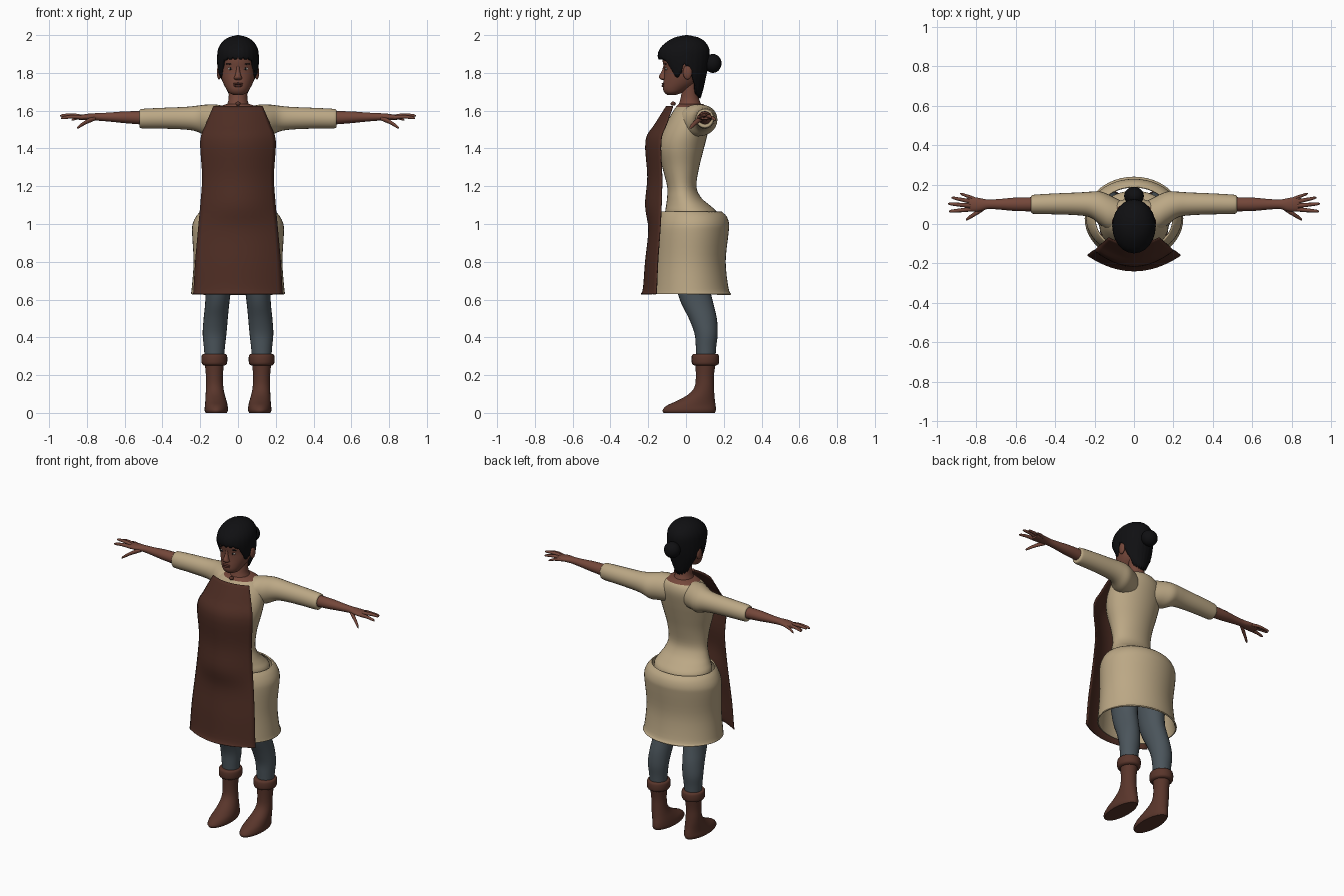
import bpy, bmesh, math
from mathutils import Vector

def material(name, r, g, b):
    m = bpy.data.materials.new(name)
    m.diffuse_color = (r, g, b, 1)
    return m

CREAM = material("cream_cloth", .50, .39, .235)
APRON = material("dark_brown_cloth", .075, .026, .017)
BOOT = material("boot_leather", .10, .036, .024)
SKIN = material("brown_skin", .175, .063, .042)
TROUSER = material("slate_cloth", .07, .09, .105)
HAIR = material("black_hair", .005, .005, .006)
EYE = material("eye_white", .5, .45, .4)
LIP = material("lip_brown", .11, .035, .026)

def finish(name, bm, mats, angle=50, thick=0):
    bmesh.ops.recalc_face_normals(bm, faces=bm.faces)
    me = bpy.data.meshes.new(name)
    bm.to_mesh(me)
    bm.free()
    ob = bpy.data.objects.new(name, me)
    bpy.context.collection.objects.link(ob)
    for m in mats:
        me.materials.append(m)
    if thick:
        s = ob.modifiers.new("thickness", 'SOLIDIFY')
        s.thickness, s.offset = thick, -1
    bpy.ops.object.select_all(action='DESELECT')
    ob.select_set(True)
    bpy.context.view_layer.objects.active = ob
    bpy.ops.object.shade_smooth_by_angle(angle=math.radians(angle))
    return ob

def smooth(rows, k=4):
    """Catmull-Rom interpolation through rows of numbers."""
    out = []
    for i in range(len(rows) - 1):
        p = [rows[max(0, min(len(rows) - 1, i + j))] for j in (-1, 0, 1, 2)]
        for s in range(k):
            t = s / k
            out.append([.5 * (2*b + (c-a)*t + (2*a-5*b+4*c-d)*t*t + (3*b-a-3*c+d)*t**3)
                        for a, b, c, d in zip(*p)])
    return out + [list(rows[-1])]

def loft(name, rows, mats, axis='Z', n=32, caps=True, thick=0, rule=None, k=4):
    """Rows are (position, centre 1, centre 2, radius 1, radius 2) along the axis."""
    bm = bmesh.new()
    rings = []
    for t, c1, c2, r1, r2 in smooth(rows, k):
        ring = []
        for i in range(n):
            a = 2 * math.pi * i / n
            u, v = c1 + r1 * math.cos(a), c2 + r2 * math.sin(a)
            ring.append(bm.verts.new((u, v, t) if axis == 'Z' else (t, u, v)))
        rings.append(ring)
    for p, q in zip(rings, rings[1:]):
        for i in range(n):
            bm.faces.new((p[i], p[(i+1) % n], q[(i+1) % n], q[i]))
    if caps:
        bm.faces.new(rings[0])
        bm.faces.new(rings[-1])
    if rule:
        for f in bm.faces:
            f.material_index = rule(f.calc_center_median())
    return finish(name, bm, mats, 50, thick)

def body(rows, x=0):
    """Turn (z, half width, front y, back y) into loft rows."""
    return [(z, x, (f + b) / 2, w, (b - f) / 2) for z, w, f, b in rows]

def blob(name, loc, size, mat, n=16):
    bm = bmesh.new()
    bmesh.ops.create_uvsphere(bm, u_segments=n, v_segments=n // 2 + 2, radius=1)
    for v in bm.verts:
        v.co = Vector([l + s * c for l, s, c in zip(loc, size, v.co)])
    return finish(name, bm, [mat])

# Torso with an open neckline, and the neck
loft("torso", body([(.88, .15, -.09, .14), (1.0, .18, -.10, .165), (1.06, .185, -.11, .165),
     (1.10, .165, -.105, .125), (1.14, .145, -.10, .08), (1.2, .13, -.10, .055),
     (1.3, .14, -.125, .07), (1.4, .165, -.145, .095), (1.48, .175, -.13, .115),
     (1.56, .165, -.09, .13), (1.61, .125, -.06, .12), (1.635, .06, -.04, .09)]),
     [CREAM, SKIN], rule=lambda c: int(c.z > 1.617))
loft("neck", body([(1.57, .07, -.05, .09), (1.62, .062, -.042, .085), (1.66, .05, -.03, .07),
     (1.71, .05, -.022, .066), (1.76, .055, -.02, .07)]), [SKIN])

# Flared overskirt, open at both ends
loft("skirt", body([(.63, .25, -.185, .24), (.66, .245, -.18, .225), (.8, .235, -.17, .21),
     (.95, .243, -.165, .225), (1.0, .24, -.16, .228), (1.04, .222, -.15, .215),
     (1.065, .2, -.14, .19)]), [CREAM], n=48, caps=False, thick=.008)

# Apron: curved sheet described by height, half width, edge y and centre y
bm = bmesh.new()
grid = []
for z, w, e, c in smooth([(.63, .238, -.16, -.24), (.66, .235, -.158, -.228), (.8, .227, -.152, -.217),
                          (.97, .212, -.14, -.2), (1.1, .2, -.133, -.217), (1.25, .19, -.13, -.205),
                          (1.44, .2, -.135, -.215), (1.53, .17, -.105, -.165), (1.625, .13, -.072, -.105)]):
    grid.append([bm.verts.new((w * i / 10, c + (e - c) * (i / 10) ** 2, z)) for i in range(-10, 11)])
for p, q in zip(grid, grid[1:]):
    for i in range(20):
        bm.faces.new((p[i], p[i+1], q[i+1], q[i]))
finish("apron", bm, [APRON], thick=.006)
blob("neck_button", (0, -.068, 1.637), (.014, .014, .011), BOOT)

for s, side in ((1, "left"), (-1, "right")):
    # Trouser leg, boot and folded cuff
    loft(side + "_trouser_leg", [(z, s * x, (f + b) / 2, w, (b - f) / 2) for z, x, w, f, b in (
        (.28, .125, .05, .055, .155), (.35, .125, .056, .052, .16), (.42, .124, .063, .045, .168),
        (.5, .118, .064, .015, .163), (.58, .11, .064, -.025, .145), (.66, .104, .068, -.05, .128),
        (.8, .098, .08, -.07, .13), (.95, .09, .085, -.075, .14))], [TROUSER], n=24)
    loft(side + "_boot", [(z, s * x, (f + b) / 2, w, (b - f) / 2) for z, x, w, f, b in (
        (0, .115, .056, -.118, .152), (.015, .115, .062, -.124, .158), (.04, .115, .06, -.1, .157),
        (.065, .117, .056, -.045, .153), (.1, .121, .05, .015, .15), (.14, .124, .046, .046, .148),
        (.2, .125, .045, .052, .148), (.28, .125, .053, .048, .16))], [BOOT], n=28)
    loft(side + "_boot_cuff", body([(.25, .05, .05, .155), (.256, .063, .035, .17), (.27, .068, .03, .175),
        (.298, .068, .03, .175), (.31, .063, .035, .17), (.312, .05, .048, .158)], s * .125),
        [BOOT], n=24, k=2)
    # Sleeve and bare forearm with palm
    loft(side + "_sleeve", [(s * x, y, z, a, b) for x, y, z, a, b in (
        (.05, .04, 1.54, .07, .08), (.12, .055, 1.548, .09, .085), (.17, .08, 1.55, .085, .082),
        (.22, .098, 1.558, .066, .068), (.28, .102, 1.56, .058, .06), (.4, .102, 1.56, .053, .055),
        (.5, .1, 1.558, .049, .052), (.52, .1, 1.558, .044, .047), (.522, .1, 1.558, .036, .038))],
        [CREAM], axis='X', n=24)
    loft(side + "_forearm", [(s * x, y, z, a, b) for x, y, z, a, b in (
        (.5, .1, 1.562, .036, .036), (.6, .1, 1.565, .034, .031), (.68, .1, 1.566, .027, .024),
        (.74, .1, 1.567, .024, .02), (.78, .098, 1.567, .033, .018), (.82, .1, 1.565, .037, .015),
        (.85, .1, 1.563, .03, .01))], [SKIN], axis='X', n=20)
    # Fingers and thumb as tapered tubes
    for f, x0, y0, z0, x1, y1, z1, r in (("index_finger", .82, .075, 1.563, .938, .064, 1.56, .010),
            ("middle_finger", .82, .092, 1.567, .942, .103, 1.573, .010),
            ("ring_finger", .82, .112, 1.565, .925, .134, 1.563, .0095),
            ("little_finger", .80, .125, 1.563, .882, .155, 1.55, .0085),
            ("thumb", .755, .085, 1.56, .852, .022, 1.508, .012)):
        rows = []
        for t, q in ((0, 1), (.3, 1.1), (.6, .95), (.9, .75), (1, .3)):
            rows.append((s * (x0 + (x1-x0) * t), y0 + (y1-y0) * t,
                         z0 + (z1-z0) * t + .006 * math.sin(math.pi * t), r * q, r * q))
        loft(f"{side}_{f}", rows, [SKIN], axis='X', n=10, k=2)
    # Ears, eyes and brows
    blob(side + "_ear", (s * .1, .008, 1.803), (.012, .024, .038), SKIN)
    blob(side + "_eye", (s * .039, -.1035, 1.822), (.015, .007, .007), EYE)
    blob(side + "_pupil", (s * .039, -.1095, 1.822), (.006, .0025, .006), HAIR)
    blob(side + "_brow", (s * .041, -.108, 1.847), (.023, .006, .004), HAIR)

# Head, nose and mouth
loft("head", body([(1.684, .025, -.1, -.05), (1.695, .047, -.113, -.02), (1.715, .062, -.122, .02),
     (1.745, .078, -.121, .06), (1.78, .09, -.117, .08), (1.82, .096, -.116, .095),
     (1.87, .098, -.124, .1), (1.93, .09, -.115, .095), (1.975, .05, -.06, .055)]), [SKIN])
loft("nose", body([(1.762, .012, -.128, -.1), (1.77, .022, -.139, -.1), (1.782, .018, -.143, -.1),
     (1.81, .010, -.128, -.1), (1.84, .008, -.119, -.1)]), [SKIN], n=16)
blob("upper_lip", (0, -.119, 1.742), (.027, .010, .006), LIP)
blob("lower_lip", (0, -.118, 1.731), (.023, .011, .007), LIP)

# Hair cap: each column runs from the crown down to a hairline set by its y
SHAPE = smooth([(1.66, .05, -.08, .075), (1.72, .075, -.09, .092), (1.78, .1, -.11, .105), (1.84, .108, -.135, .118),
                (1.89, .109, -.148, .124), (1.93, .103, -.136, .122), (1.965, .082, -.1, .1),
                (1.988, .05, -.058, .066), (2.0, .004, -.002, .008)], 6)

def shape_at(z):
    for a, b in zip(SHAPE, SHAPE[1:]):
        if z <= b[0]:
            t = (z - a[0]) / (b[0] - a[0])
            return [p + (q - p) * t for p, q in zip(a[1:], b[1:])]
    return SHAPE[-1][1:]

HAIRLINE = [(-1, 1.875), (-.78, 1.872), (-.6, 1.83), (-.5, 1.775), (-.2, 1.79), (-.08, 1.84),
            (.2, 1.84), (.4, 1.76), (.62, 1.69), (1, 1.668)]

def hairline(s):
    for (a, p), (b, q) in zip(HAIRLINE, HAIRLINE[1:]):
        if s <= b:
            return p + (q - p) * (s - a) / (b - a)
    return HAIRLINE[-1][1]

bm = bmesh.new()
cols, N, M = [], 72, 16
for i in range(N):
    a = 2 * math.pi * i / N
    low = hairline(math.sin(a)) + (.007 if i % 3 == 0 else -.004)
    col = []
    for j in range(M + 1):
        z = 2.0 - (2.0 - low) * (j / M) ** 1.6
        w, f, b = shape_at(z)
        lock = 1 + (.015 if i % 3 == 0 else 0) * j / M
        col.append(bm.verts.new((w * math.cos(a) * lock, (f + b) / 2 + (b - f) / 2 * math.sin(a) * lock, z)))
    cols.append(col)
for i in range(N):
    p, q = cols[i], cols[(i + 1) % N]
    for j in range(M):
        bm.faces.new((p[j], p[j+1], q[j+1], q[j]))
bm.faces.new([c[0] for c in cols])
finish("hair", bm, [HAIR], thick=.012)
blob("hair_bun", (0, .142, 1.85), (.05, .046, .05), HAIR, 24)
